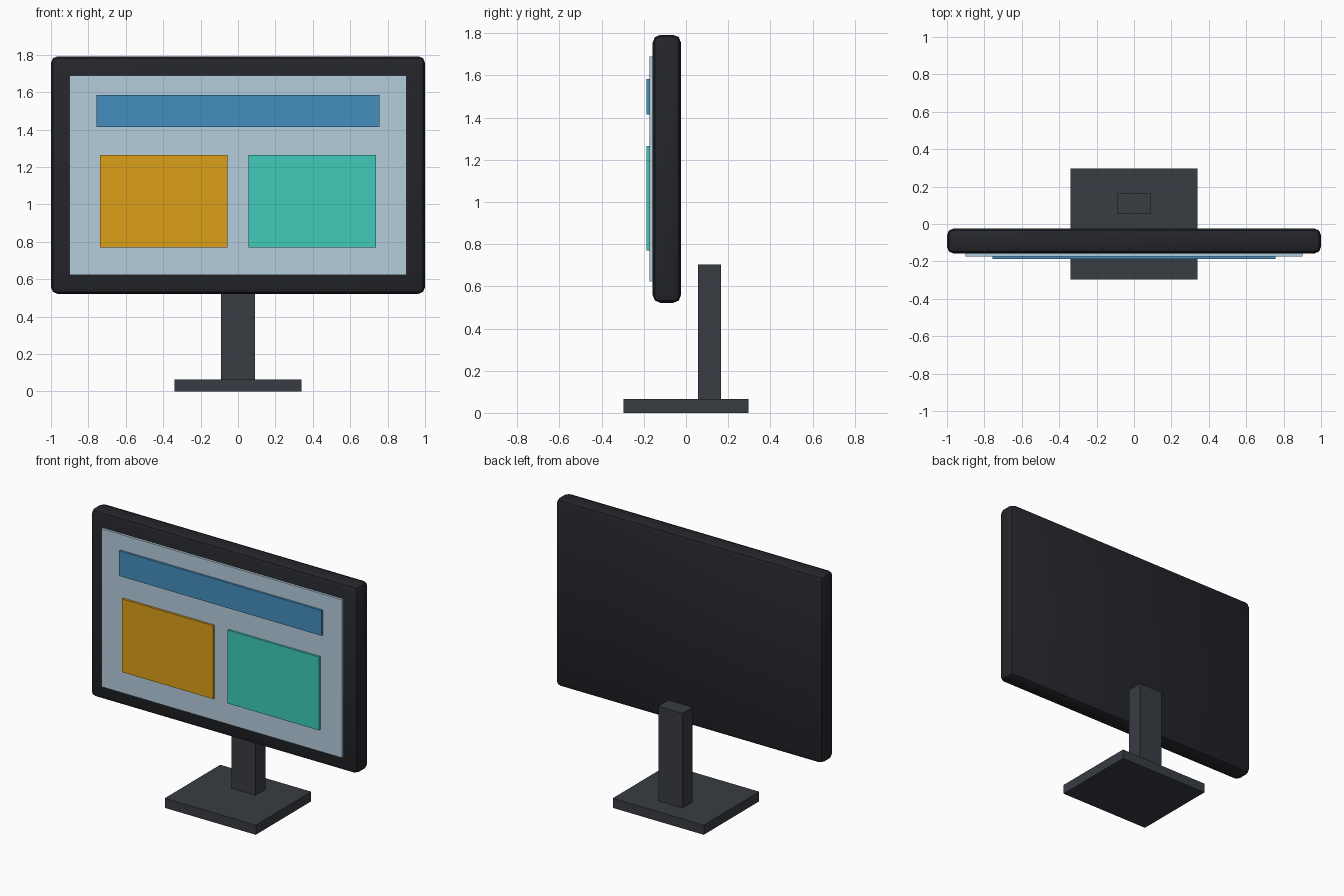
import bpy

if "Cube" in bpy.data.objects:
    bpy.data.objects.remove(bpy.data.objects["Cube"])


def material(name, color):
    m = bpy.data.materials.new(name)
    m.diffuse_color = (*color, 1)
    m.use_nodes = True
    m.node_tree.nodes["Principled BSDF"].inputs["Base Color"].default_value = m.diffuse_color
    return m


def box(name, x, y, z, mat):
    """Box from (min, max) ranges on each axis."""
    bpy.ops.mesh.primitive_cube_add(
        size=1, location=[(a + b) / 2 for a, b in (x, y, z)])
    ob = bpy.context.object
    ob.name = name
    ob.scale = [b - a for a, b in (x, y, z)]
    bpy.ops.object.transform_apply(location=False, rotation=False, scale=True)
    ob.data.materials.append(mat)
    return ob


casing = material("casing_black", (0.018, 0.019, 0.024))
stand = material("stand_grey", (0.04, 0.045, 0.055))
glass = material("screen_pale_blue", (0.46, 0.61, 0.72))
blue = material("banner_blue", (0.06, 0.27, 0.52))
orange = material("panel_orange", (0.72, 0.35, 0.01))
teal = material("panel_teal", (0.05, 0.6, 0.49))

# Stand
box("base", (-0.34, 0.34), (-0.296, 0.296), (0, 0.065), stand)
box("neck", (-0.09, 0.09), (0.057, 0.167), (0.065, 0.704), stand)

# Casing with bevelled, smooth-shaded edges
body = box("casing", (-1, 1), (-0.158, -0.024), (0.522, 1.792), casing)
bevel = body.modifiers.new("bevel", "BEVEL")
bevel.width = 0.036
bevel.segments = 2
bpy.ops.object.modifier_apply(modifier="bevel")
bpy.ops.object.shade_smooth_by_angle()

# Screen and the raised panels on it
box("screen", (-0.9, 0.9), (-0.174, -0.15), (0.622, 1.69), glass)
front = (-0.188, -0.168)
box("banner", (-0.756, 0.756), front, (1.414, 1.584), blue)
for side, mat in ((-1, orange), (1, teal)):
    xs = sorted((side * 0.055, side * 0.737))
    box("left_panel" if side < 0 else "right_panel", xs, front, (0.77, 1.265), mat)
